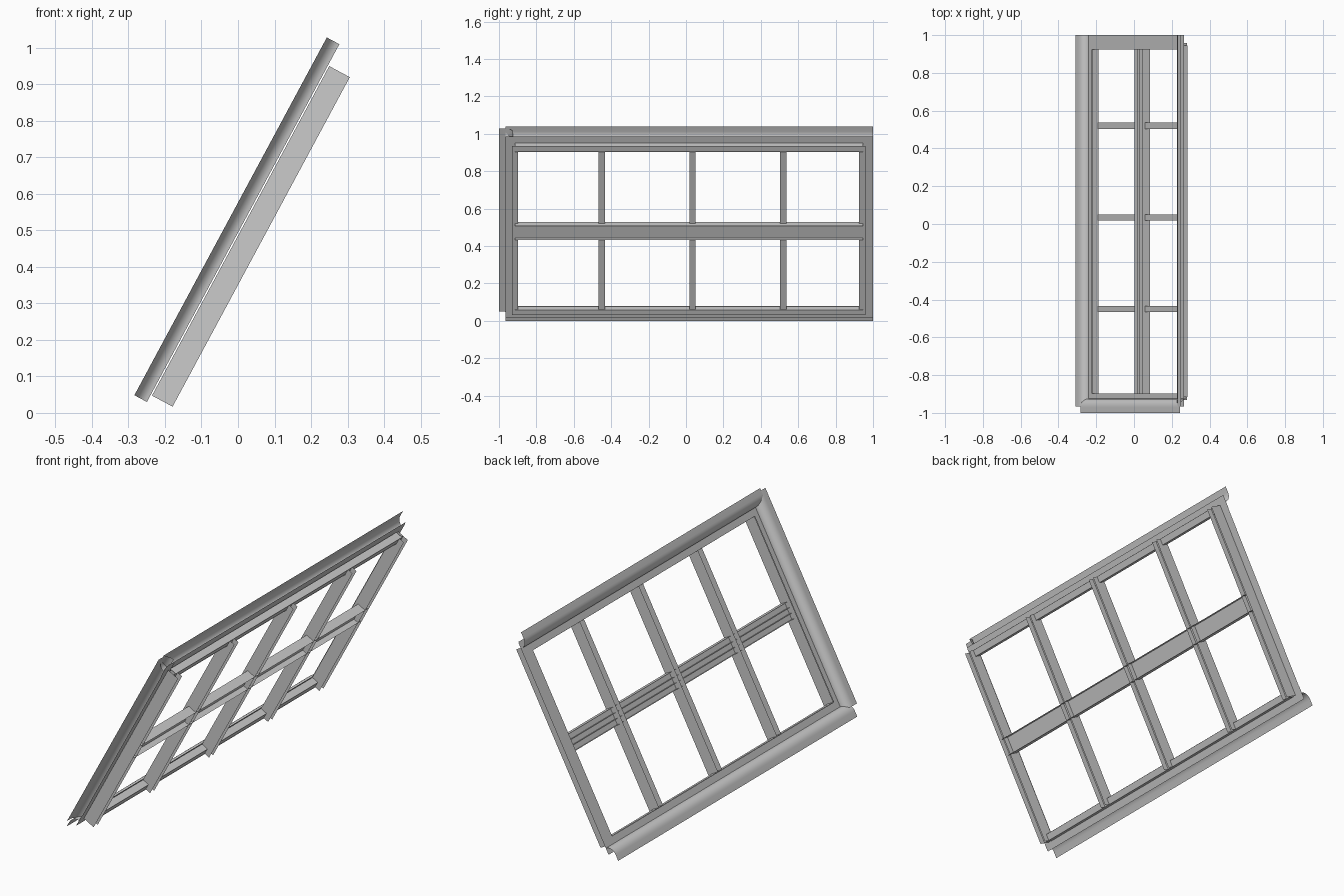
import bpy, bmesh, math

if "Cube" in bpy.data.objects:
    bpy.data.objects.remove(bpy.data.objects["Cube"])

# Sloped window: s runs up the slope, d runs inward through the frame, y along it
ANG = math.atan(0.538)
SN, CS = math.sin(ANG), math.cos(ANG)


def place(s, y, d):
    return (-0.31 + SN * s + CS * d, y, CS * s - SN * d)


def sweep(name, paths, a, b, along):
    """Sweep open sheet profiles [(t, d), ...] from a to b along 'y' or 's'."""
    bm = bmesh.new()
    for path in paths:
        rows = []
        for t, d in path:
            if along == 'y':
                pts = (place(t, a, d), place(t, b, d))
            else:
                pts = (place(a, t, d), place(b, t, d))
            rows.append([bm.verts.new(p) for p in pts])
        for p, q in zip(rows, rows[1:]):
            bm.faces.new((p[0], p[1], q[1], q[0]))
    bmesh.ops.recalc_face_normals(bm, faces=bm.faces)
    me = bpy.data.meshes.new(name)
    bm.to_mesh(me)
    bm.free()
    ob = bpy.data.objects.new(name, me)
    bpy.context.collection.objects.link(ob)
    bpy.ops.object.select_all(action='DESELECT')
    ob.select_set(True)
    bpy.context.view_layer.objects.active = ob
    bpy.ops.object.shade_smooth_by_angle(angle=math.radians(30))
    return ob


def cover(edge, sign):
    """Rounded outer moulding: thin lip at the rim curving down to the frame."""
    pts = [(edge, 0.0), (edge + sign * 0.03, 0.0)]
    for i in range(1, 9):
        a = math.pi / 2 * i / 8
        pts.append((edge + sign * (0.03 + 0.045 * math.sin(a)),
                    0.039 * (1 - math.cos(a))))
    return pts


def channel(mid, half, top, flange, bottom):
    """H-shaped section: two webs joined by a flange."""
    return [[(mid - half, top), (mid - half, bottom)],
            [(mid + half, top), (mid + half, bottom)],
            [(mid - half, flange), (mid + half, flange)]]


# Outer mouldings
sweep("bottom_cover", [cover(0.0, 1)], -0.965, 1.0, 'y')
sweep("top_cover", [cover(1.18, -1)], -0.965, 1.0, 'y')
sweep("side_cover", [cover(-1.0, 1)], 0.055, 1.168, 's')

# Flat base strips under the mouldings
sweep("bottom_base", [[(0.041, 0.039), (0.11, 0.039)]], -0.965, 1.0, 'y')
sweep("top_base", [[(1.07, 0.039), (1.14, 0.039)]], -0.965, 1.0, 'y')
sweep("side_base", [[(-0.965, 0.041), (-0.897, 0.041)]], 0.045, 1.135, 's')
sweep("far_side_base", [[(0.925, 0.041), (1.0, 0.041)]], 0.045, 1.135, 's')

# Inner frame rails
sweep("bottom_rail", channel(0.0935, 0.0165, 0.043, 0.078, 0.08), -0.915, 0.945, 'y')
sweep("top_rail", channel(1.0855, 0.0165, 0.043, 0.078, 0.08), -0.915, 0.945, 'y')

# Middle rail with a raised centre strip
sweep("middle_rail", channel(0.59, 0.043, 0.06, 0.08, 0.107)
      + channel(0.59, 0.014, 0.06, 0.08, 0.08), -0.915, 0.945, 'y')

# Glazing bars and side jambs
for i, y in enumerate((-0.914, -0.45, 0.035, 0.52, 0.942)):
    name = "jamb" if i in (0, 4) else "glazing_bar"
    sweep(name, channel(y, 0.0165, 0.043, 0.077, 0.107), 0.077, 1.102, 's')
